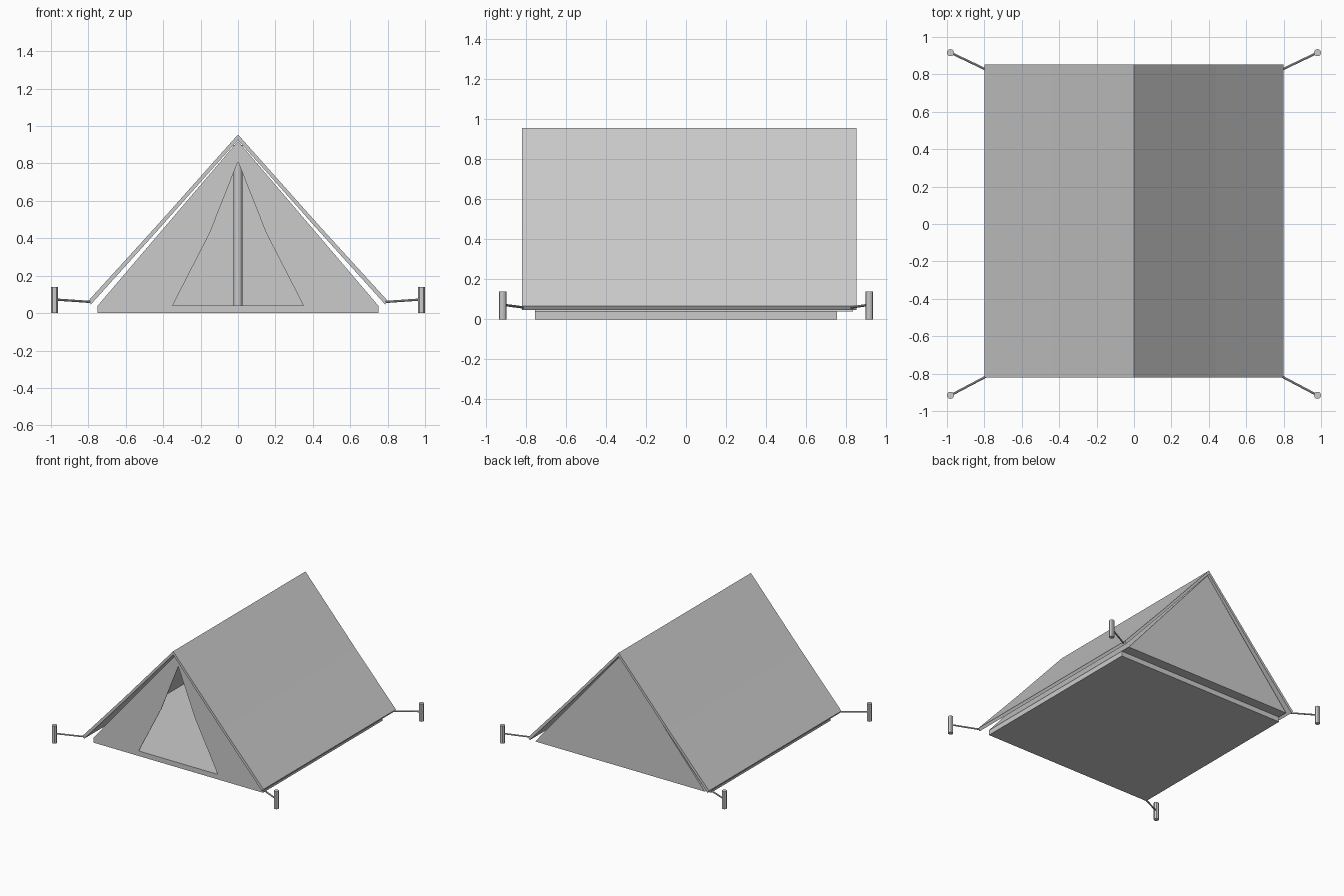
import bpy, bmesh
from mathutils import Vector

cube = bpy.data.objects.get("Cube")
if cube:
    bpy.data.objects.remove(cube, do_unlink=True)

GREY = 0.6
mat = bpy.data.materials.new("light_grey")
mat.use_nodes = True
mat.diffuse_color = (GREY, GREY, GREY, 1)
bsdf = next(n for n in mat.node_tree.nodes if n.type == 'BSDF_PRINCIPLED')
bsdf.inputs["Base Color"].default_value = (GREY, GREY, GREY, 1)
bsdf.inputs["Roughness"].default_value = 0.8


def finish(name, bm):
    bmesh.ops.recalc_face_normals(bm, faces=bm.faces)
    mesh = bpy.data.meshes.new(name)
    bm.to_mesh(mesh)
    bm.free()
    mesh.materials.append(mat)
    obj = bpy.data.objects.new(name, mesh)
    bpy.context.collection.objects.link(obj)
    return obj


def prism(name, profiles, y0, y1):
    """Extrude closed (x, z) outlines from y0 to y1."""
    bm = bmesh.new()
    for outline in profiles:
        face = bm.faces.new([bm.verts.new((x, y0, z)) for x, z in outline])
        ext = bmesh.ops.extrude_face_region(bm, geom=[face])
        verts = [v for v in ext["geom"] if isinstance(v, bmesh.types.BMVert)]
        bmesh.ops.translate(bm, verts=verts, vec=(0, y1 - y0, 0))
    return finish(name, bm)


def mirrored(points):
    return [(-x, z) for x, z in reversed(points)]


def gable(outer, inner):
    """Inverted V outline; both chains run from the ridge to the hem."""
    return mirrored(outer)[:-1] + outer + inner[::-1] + mirrored(inner)[::-1][1:]


def rod(name, start, end, radius, sides):
    a, b = Vector(start), Vector(end)
    bm = bmesh.new()
    bmesh.ops.create_cone(bm, cap_ends=True, segments=sides, radius1=radius,
                          radius2=radius, depth=(b - a).length)
    turn = (b - a).to_track_quat('Z', 'Y').to_matrix().to_4x4()
    bmesh.ops.transform(bm, matrix=turn, verts=bm.verts)
    bmesh.ops.translate(bm, verts=bm.verts, vec=(a + b) / 2)
    obj = finish(name, bm)
    bpy.ops.object.select_all(action='DESELECT')
    obj.select_set(True)
    bpy.context.view_layer.objects.active = obj
    bpy.ops.object.shade_smooth_by_angle()


HALF, DEPTH, BASE, RIDGE = 0.75, 0.755, 0.04, 0.92

# Groundsheet slab
prism("groundsheet", [[(-HALF, 0), (HALF, 0), (HALF, BASE), (-HALF, BASE)]],
      -DEPTH, DEPTH)

# Sloping inner walls
prism("inner_walls", [gable([(0, RIDGE), (HALF, BASE)],
                            [(0, RIDGE - 0.012), (HALF - 0.01, BASE)])],
      -DEPTH + 0.004, DEPTH)

# Front wall with the open doorway, one half per side
half_wall = [(0, RIDGE), (0, 0.81), (0.15, 0.43), (0.35, BASE), (HALF, BASE)]
prism("front_wall", [half_wall, mirrored(half_wall)], -DEPTH, -DEPTH + 0.004)

# Closed back wall overhanging the groundsheet
prism("back_wall", [[(-HALF, BASE), (HALF, BASE), (0, RIDGE)]], DEPTH, 0.835)

# Outer roof sheet, sagging slightly halfway down
prism("roof_sheet", [gable([(0, 0.955), (0.44, 0.461), (0.8, 0.066)],
                           [(0, 0.926), (0.43, 0.442), (0.787, 0.046)])],
      -0.82, 0.852)

# Central support pole
rod("support_pole", (0, 0, BASE), (0, 0, RIDGE - 0.02), 0.023, 12)

# Guy ropes and ground pegs at the four corners
for sx, x_name in ((1, "left"), (-1, "right")):
    for sy, y_name, hem in ((-1, "front", 0.82), (1, "back", 0.83)):
        x, y = sx * 0.981, sy * 0.916
        rod(f"peg_{y_name}_{x_name}", (x, y, 0), (x, y, 0.14), 0.019, 12)
        rod(f"guy_rope_{y_name}_{x_name}", (sx * 0.79, sy * (hem - 0.005), 0.06),
            (x, y, 0.073), 0.006, 8)
